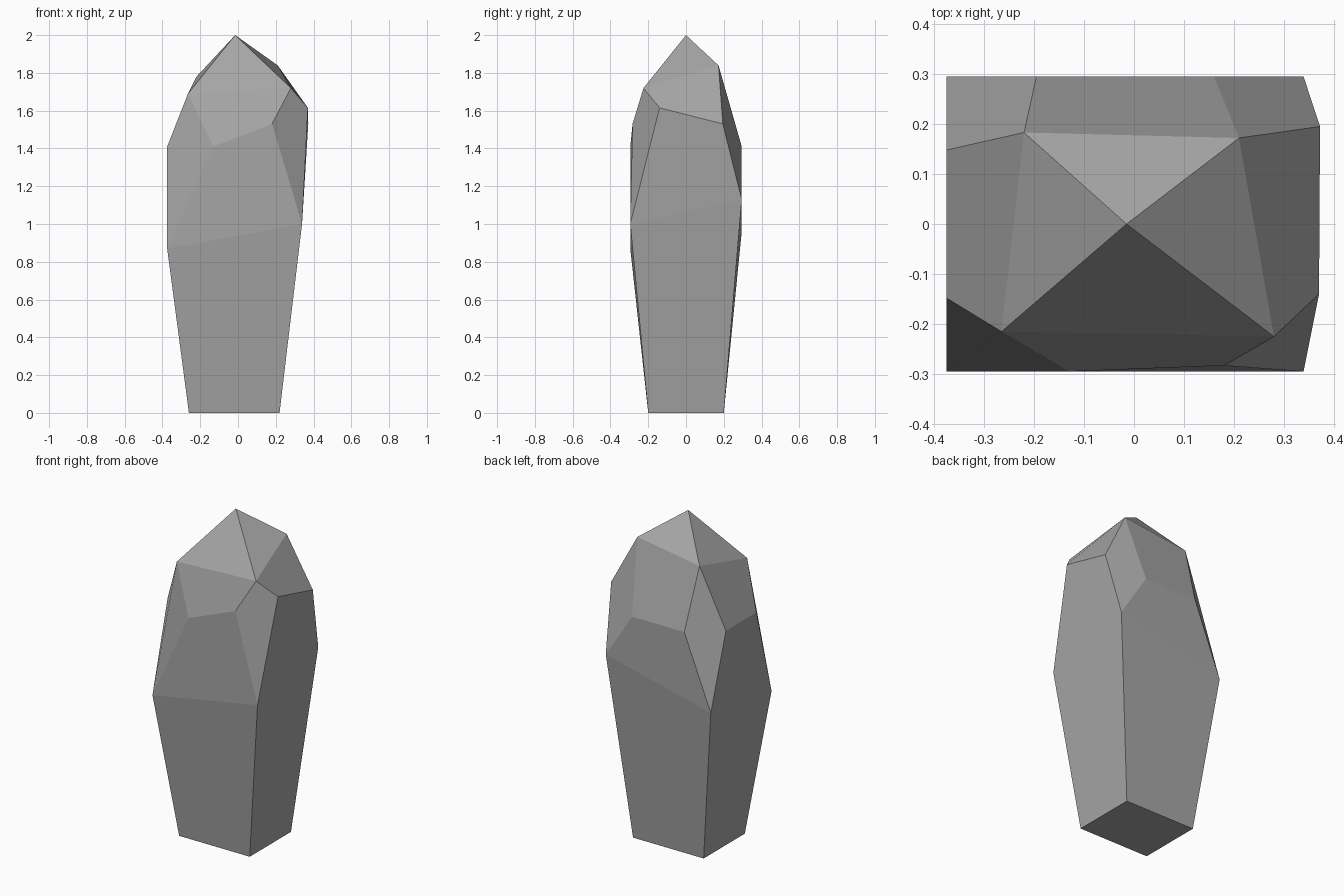
import bpy
import bmesh
from mathutils import Vector

default_cube = bpy.data.objects.get("Cube")
if default_cube:
    bpy.data.objects.remove(default_cube, do_unlink=True)


def make_material(name, colour):
    material = bpy.data.materials.new(name)
    material.use_nodes = True
    material.diffuse_color = colour
    shader = material.node_tree.nodes["Principled BSDF"]
    shader.inputs["Base Color"].default_value = colour
    shader.inputs["Roughness"].default_value = 0.9
    return material


# Corner rings run counter-clockwise: front -x, front +x, back +x, back -x
signs = [(-1, -1), (1, -1), (1, 1), (-1, 1)]
base_ring = [(-0.02 + 0.24 * sx, 0.2 * sy, 0) for sx, sy in signs]

# Widest ring, with each corner at its own height
waist_heights = [0.87, 1.0, 1.13, 0.96]
waist_ring = [(-0.018 + 0.357 * sx, 0.295 * sy, height)
              for (sx, sy), height in zip(signs, waist_heights)]

# Two shoulder points on top of each side, in the same direction of travel
shoulders = [
    ((-0.13, -0.295, 1.41), (0.18, -0.283, 1.53)),
    ((0.37, -0.14, 1.615), (0.372, 0.195, 1.53)),
    ((0.16, 0.295, 1.41), (-0.195, 0.295, 1.41)),
    ((-0.375, 0.148, 1.41), (-0.375, -0.148, 1.41)),
]

# Crown corners below the tip
crown_ring = [(-0.265, -0.215, 1.69), (0.28, -0.225, 1.72),
              (0.21, 0.172, 1.84), (-0.22, 0.183, 1.78)]
tip_point = (-0.015, 0, 2)


def build_rock():
    bm = bmesh.new()

    def add_ring(points):
        return [bm.verts.new(Vector(point)) for point in points]

    base = add_ring(base_ring)
    waist = add_ring(waist_ring)
    crown = add_ring(crown_ring)
    ledge = [add_ring(pair) for pair in shoulders]
    tip = bm.verts.new(Vector(tip_point))

    bm.faces.new(base[::-1])
    for side in range(len(signs)):
        following = (side + 1) % len(signs)
        start, end = ledge[side]
        previous_end = ledge[side - 1][1]
        # Lower wall, upper wall, sloping shoulder and tip facet of the side
        bm.faces.new((base[side], base[following], waist[following], waist[side]))
        bm.faces.new((waist[side], waist[following], end, start))
        bm.faces.new((start, end, crown[following], crown[side]))
        bm.faces.new((crown[side], crown[following], tip))
        # Chipped facet above the waist corner
        bm.faces.new((waist[side], start, crown[side], previous_end))

    bmesh.ops.recalc_face_normals(bm, faces=bm.faces[:])
    mesh = bpy.data.meshes.new("standing_rock")
    bm.to_mesh(mesh)
    bm.free()
    rock = bpy.data.objects.new("standing_rock", mesh)
    bpy.context.collection.objects.link(rock)
    return rock


rock = build_rock()
rock.data.materials.append(make_material("stone_grey", (0.38, 0.38, 0.38, 1)))
